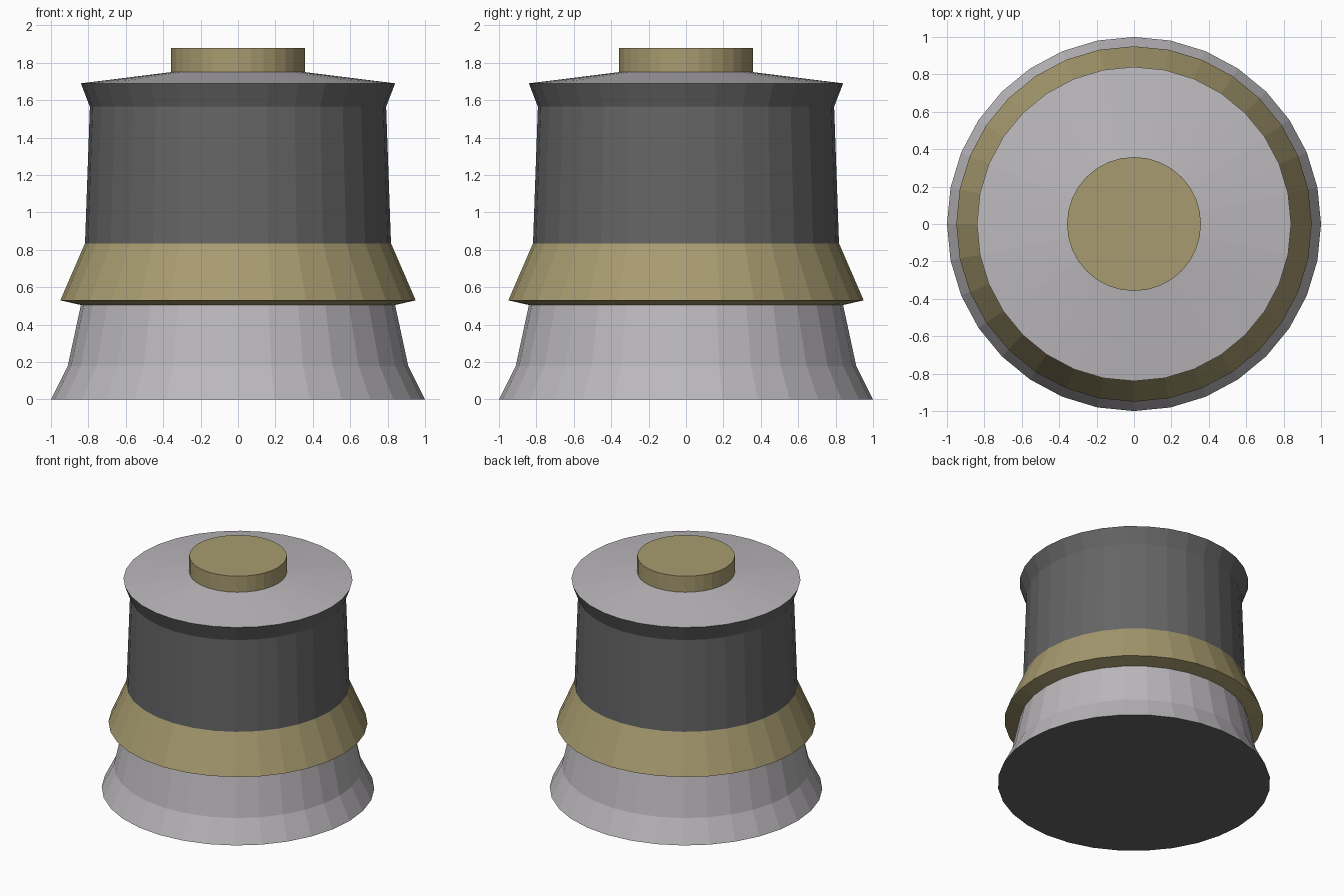
import bpy, bmesh, math

if "Cube" in bpy.data.objects:
    bpy.data.objects.remove(bpy.data.objects["Cube"])

SIDES = 32


def material(name, rgb):
    m = bpy.data.materials.new(name)
    m.diffuse_color = (*rgb, 1.0)
    m.use_nodes = True
    m.node_tree.nodes["Principled BSDF"].inputs["Base Color"].default_value = m.diffuse_color
    return m


light = material("light grey", (0.50, 0.48, 0.50))
dark = material("dark grey", (0.13, 0.13, 0.13))
gold = material("dull gold", (0.39, 0.33, 0.16))


def turned(name, profile, mat, bottom=None, top=None):
    """Lathe a (radius, height) profile; optional flat caps get their own material."""
    bm = bmesh.new()
    step = 2 * math.pi / SIDES
    rings = [[bm.verts.new((r * math.cos(i * step), r * math.sin(i * step), z))
              for i in range(SIDES)] for r, z in profile]
    for a, b in zip(rings, rings[1:]):
        for i in range(SIDES):
            j = (i + 1) % SIDES
            bm.faces.new((a[i], a[j], b[j], b[i]))
    mats = [mat]
    for cap, ring in ((bottom, rings[0][::-1]), (top, rings[-1])):
        if cap:
            if cap not in mats:
                mats.append(cap)
            bm.faces.new(ring).material_index = mats.index(cap)
    mesh = bpy.data.meshes.new(name)
    bm.to_mesh(mesh)
    bm.free()
    for m in mats:
        mesh.materials.append(m)
    ob = bpy.data.objects.new(name, mesh)
    bpy.context.collection.objects.link(ob)
    return ob


# flared foot with dark underside
turned("base_skirt", [(1.0, 0), (0.91, 0.18), (0.84, 0.505)], light, bottom=dark)
# overhanging sloped band
turned("collar_band", [(0.84, 0.505), (0.95, 0.53), (0.818, 0.835)], gold)
# drum with flared rim
turned("drum_body", [(0.818, 0.835), (0.792, 1.565), (0.84, 1.69)], dark)
# shallow conical lid
turned("lid", [(0.84, 1.69), (0.358, 1.75)], light)
# round button on top
turned("top_button", [(0.358, 1.75), (0.358, 1.88)], gold, top=gold)
